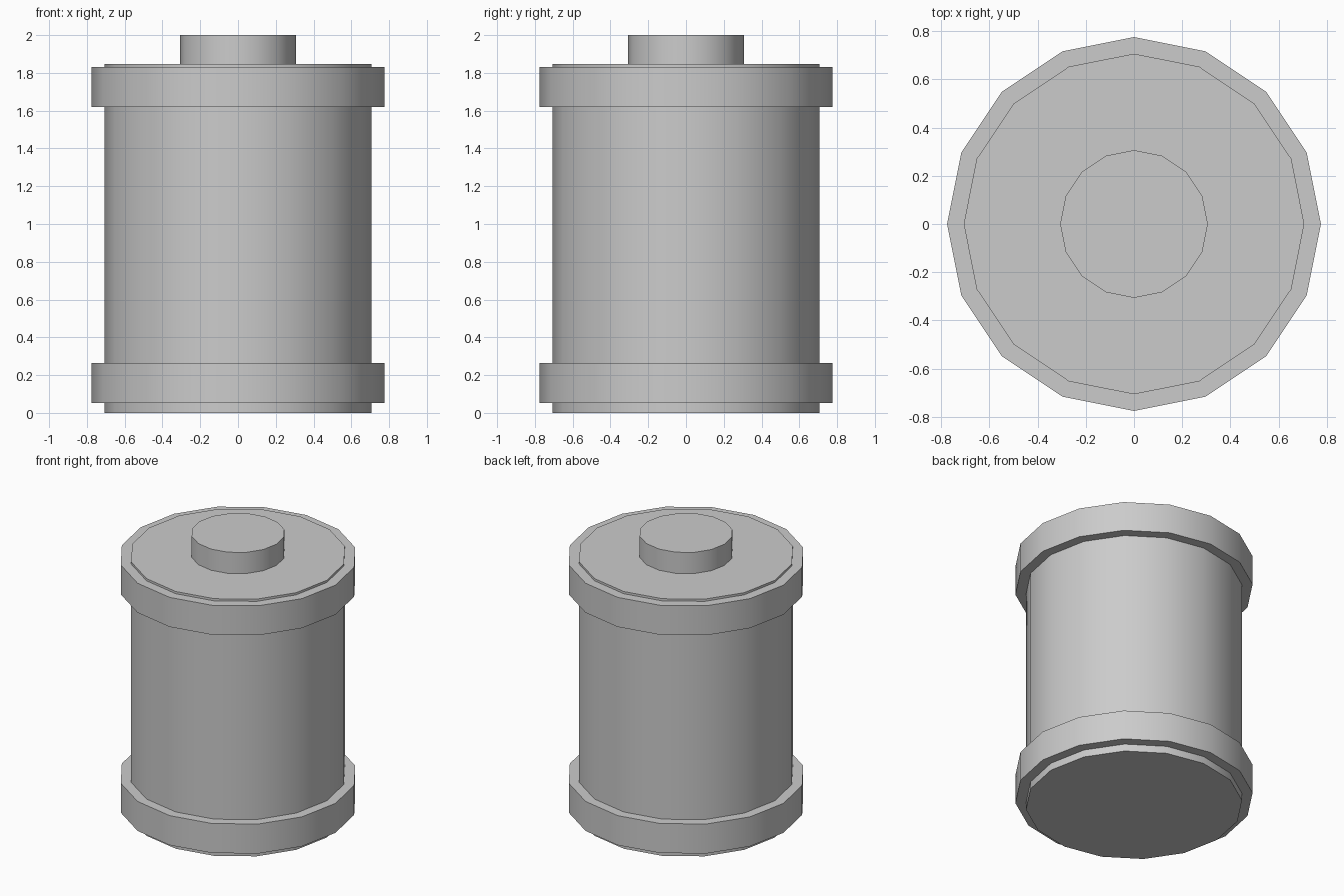
import bpy
import math

SIDES = 16

cube = bpy.data.objects.get("Cube")
if cube:
    bpy.data.objects.remove(cube, do_unlink=True)

# Single grey for every part
grey = bpy.data.materials.new("grey")
grey.use_nodes = True
colour = (0.6, 0.6, 0.6, 1)
grey.diffuse_color = colour
grey.node_tree.nodes["Principled BSDF"].inputs["Base Color"].default_value = colour


def cylinder(name, radius, bottom, top):
    """Upright smooth-sided cylinder with crisp rims."""
    bpy.ops.mesh.primitive_cylinder_add(
        vertices=SIDES, radius=radius, depth=top - bottom,
        location=(0, 0, (bottom + top) / 2))
    part = bpy.context.object
    part.name = name
    part.data.materials.append(grey)
    bpy.ops.object.shade_smooth_by_angle(angle=math.radians(30))
    return part


# Main can
cylinder("body", 0.706, 0, 1.848)

# Raised bands near each end
cylinder("lower_band", 0.775, 0.052, 0.264)
cylinder("upper_band", 0.775, 1.62, 1.832)

# Terminal on top
cylinder("terminal", 0.306, 1.848, 2)
